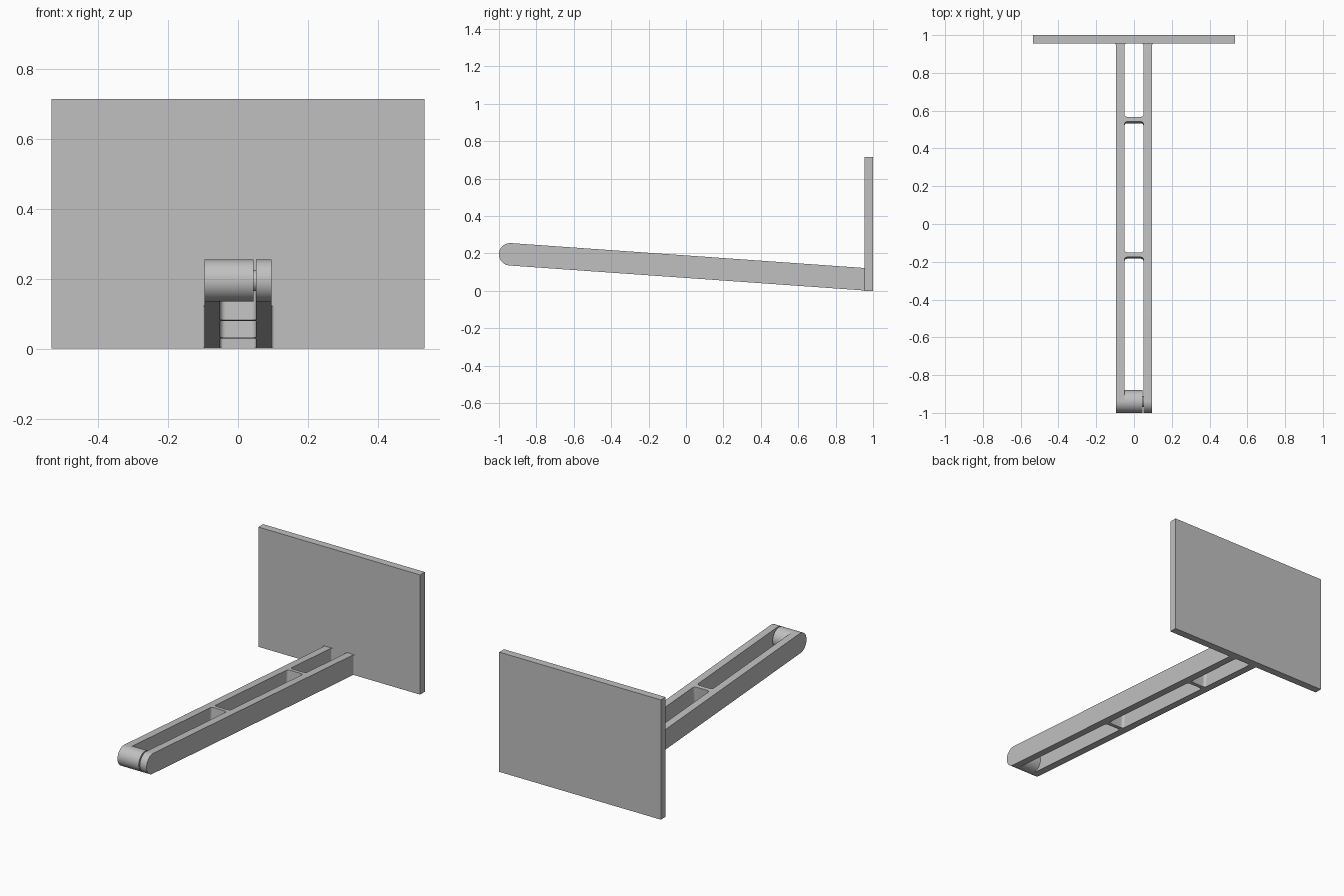
import bpy, bmesh, math
from mathutils import Vector, Matrix

cube = bpy.data.objects.get("Cube")
if cube:
    bpy.data.objects.remove(cube, do_unlink=True)

grey = bpy.data.materials.new("light grey")
grey.use_nodes = True
colour = (0.53, 0.53, 0.53, 1)
grey.diffuse_color = colour
grey.node_tree.nodes["Principled BSDF"].inputs["Base Color"].default_value = colour

RADIUS = 0.06            # half the arm height
PLATE_Y = 0.955          # front face of the plate
RAIL_W = 0.045
RAIL_X = 0.0735
INNER = RAIL_X - RAIL_W / 2
PIVOT = Vector((0, -0.94, 0.195))
TILT = math.atan(0.0704)
ARM = Matrix.Translation(PIVOT) @ Matrix.Rotation(-TILT, 4, "X")


def arc(cx, cy, r, start, end, steps):
    angles = [math.radians(start + (end - start) * i / steps) for i in range(steps + 1)]
    return [(cx + r * math.cos(a), cy + r * math.sin(a)) for a in angles]


def prism(name, points, direction, matrix=Matrix()):
    """Extrude a closed outline of 3D points along a direction."""
    bm = bmesh.new()
    face = bm.faces.new([bm.verts.new(p) for p in points])
    new = bmesh.ops.extrude_face_region(bm, geom=[face])["geom"]
    moved = [g for g in new if isinstance(g, bmesh.types.BMVert)]
    bmesh.ops.translate(bm, verts=moved, vec=direction)
    bmesh.ops.recalc_face_normals(bm, faces=bm.faces)
    bm.transform(matrix)
    mesh = bpy.data.meshes.new(name)
    bm.to_mesh(mesh)
    bm.free()
    mesh.materials.append(grey)
    obj = bpy.data.objects.new(name, mesh)
    bpy.context.collection.objects.link(obj)
    bpy.ops.object.select_all(action="DESELECT")
    obj.select_set(True)
    bpy.context.view_layer.objects.active = obj
    bpy.ops.object.shade_smooth_by_angle(angle=math.radians(35))
    return obj


def drum(name, x0, x1, r):
    outline = [(x0, y, z) for y, z in arc(0, 0, r, 0, 360, 64)[:-1]]
    return prism(name, outline, (x1 - x0, 0, 0), ARM)


# Upright plate at the back
w = 0.534
prism("back_plate", [(-w, PLATE_Y, 0), (w, PLATE_Y, 0), (w, 1, 0), (-w, 1, 0)], (0, 0, 0.715))

# Two sloping rails with rounded front ends, cut square against the plate
run = (PLATE_Y - PIVOT.y) / math.cos(TILT)
lean = RADIUS * math.tan(TILT)
profile = arc(0, 0, RADIUS, 90, 270, 32) + [(run + lean, -RADIUS), (run - lean, RADIUS)]
for side, sign in (("left", 1), ("right", -1)):
    x0 = sign * RAIL_X - RAIL_W / 2
    prism(side + "_rail", [(x0, y, z) for y, z in profile], (RAIL_W, 0, 0), ARM)
    # Small fillet where the rail meets the plate
    r = 0.009
    flare = arc(RAIL_W / 2 + r, PLATE_Y - r, r, 180, 90, 6)
    outline = flare + [(-x, y) for x, y in reversed(flare)]
    prism(side + "_rail_fillet", [(x + sign * RAIL_X, y, 0.002) for x, y in outline],
          (0, 0, 2 * RADIUS))

# Cross webs with filleted corners
half, r = 0.0125, 0.016
corner = arc(INNER - r, half + r, r, -90, 0, 8)
outline = (corner + [(x, -y) for x, y in reversed(corner)]
           + [(-x, -y) for x, y in corner] + [(-x, y) for x, y in reversed(corner)])
for name, y in (("front_web", -0.167), ("rear_web", 0.55)):
    along = (y - PIVOT.y) / math.cos(TILT)
    prism(name, [(px, py + along, -RADIUS) for px, py in outline], (0, 0, 2 * RADIUS), ARM)

# Pivot drum on the right rail, with a thin pin across the gap to the left rail
drum("pivot_drum", -INNER, 0.044, RADIUS)
drum("pivot_pin", 0.044, INNER, RADIUS / 2)
